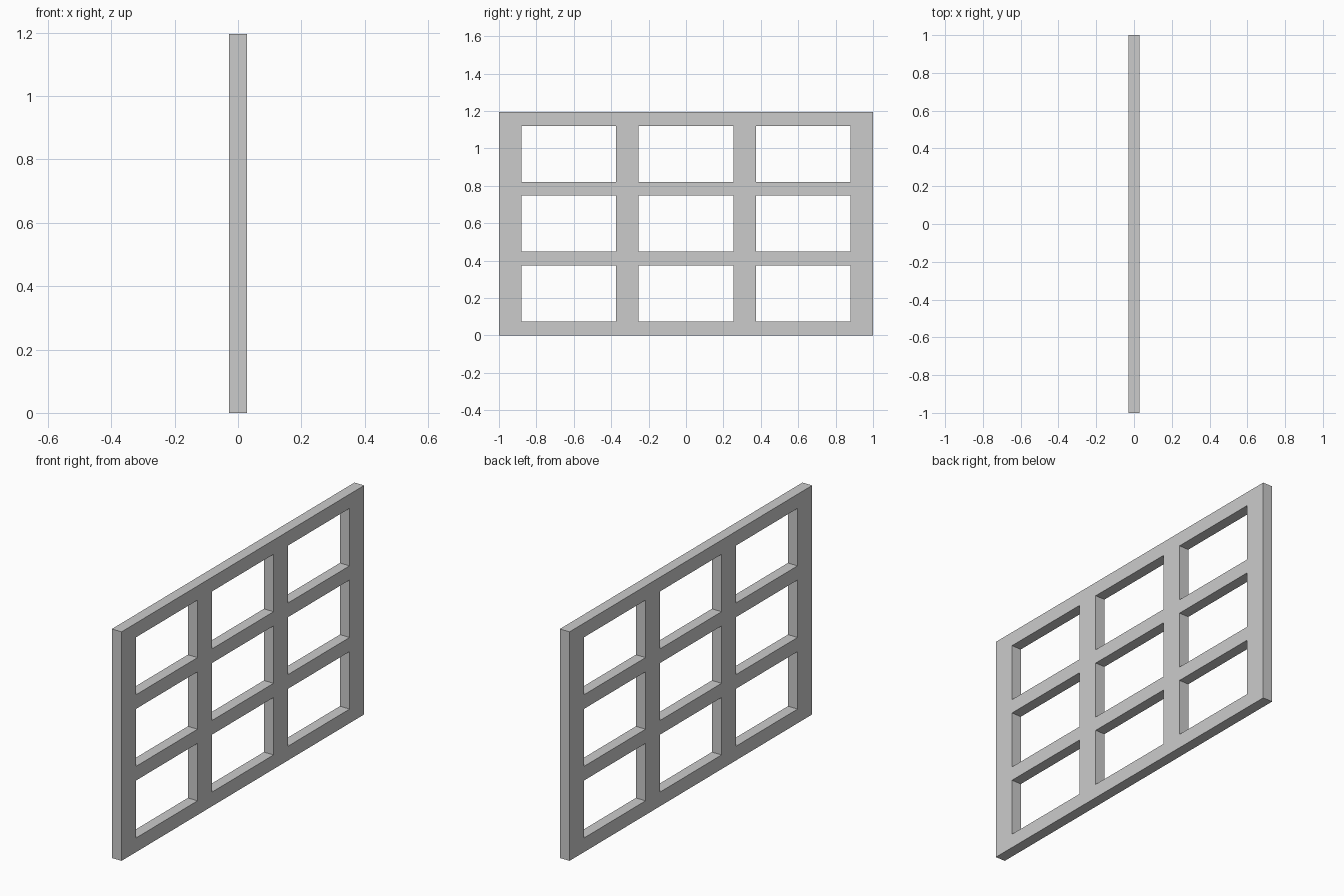
import bpy
import bmesh

if "Cube" in bpy.data.objects:
    bpy.data.objects.remove(bpy.data.objects["Cube"])

THICK = 0.056
LENGTH, HEIGHT = 2.0, 1.195
POST, RAIL = 0.12, 0.074   # widths of upright and level bars
COUNT = 3                  # openings each way


def edges(total, bar, start):
    """Alternating bar / opening boundaries along one axis."""
    gap = (total - (COUNT + 1) * bar) / COUNT
    pos = [start]
    for i in range(2 * COUNT + 1):
        pos.append(pos[-1] + (bar if i % 2 == 0 else gap))
    return pos


ys = edges(LENGTH, POST, -LENGTH / 2)
zs = edges(HEIGHT, RAIL, 0.0)

# Flat lattice: a grid of cells with the openings left out
bm = bmesh.new()
grid = [[bm.verts.new((-THICK / 2, y, z)) for z in zs] for y in ys]
for i in range(len(ys) - 1):
    for j in range(len(zs) - 1):
        if i % 2 and j % 2:
            continue
        bm.faces.new((grid[i][j], grid[i][j + 1], grid[i + 1][j + 1], grid[i + 1][j]))

# Thicken the lattice into a solid panel
ext = bmesh.ops.extrude_face_region(bm, geom=bm.faces[:], use_keep_orig=True)
moved = [g for g in ext["geom"] if isinstance(g, bmesh.types.BMVert)]
bmesh.ops.translate(bm, verts=moved, vec=(THICK, 0, 0))
bmesh.ops.recalc_face_normals(bm, faces=bm.faces[:])

mesh = bpy.data.meshes.new("lattice_panel")
bm.to_mesh(mesh)
bm.free()
panel = bpy.data.objects.new("lattice_panel", mesh)
bpy.context.collection.objects.link(panel)
